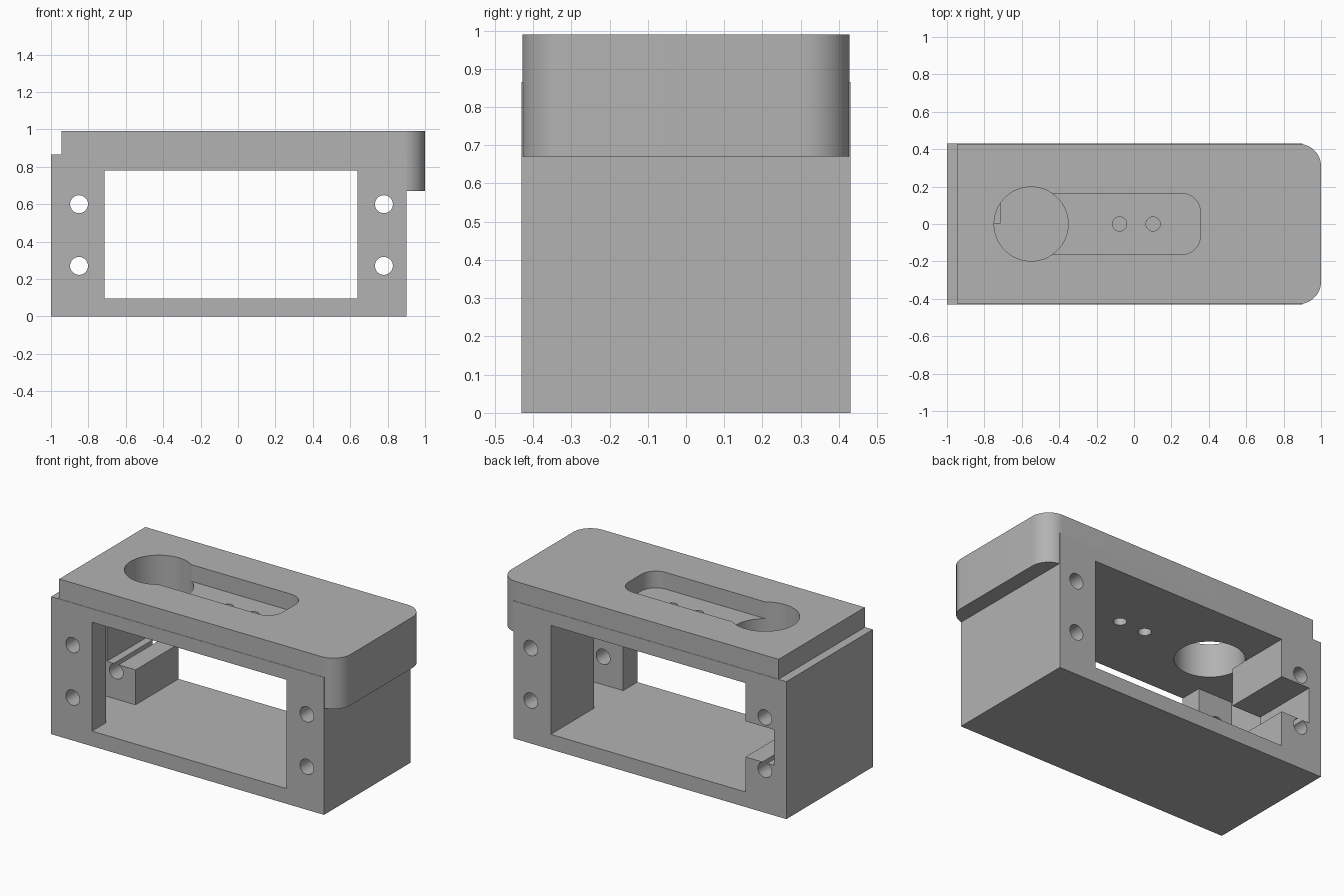
import bpy, bmesh, math
from mathutils import Vector

default = bpy.data.objects.get("Cube")
if default:
    bpy.data.objects.remove(default, do_unlink=True)

GREY = (0.45, 0.45, 0.45, 1)
mat = bpy.data.materials.new("plain grey")
mat.use_nodes = True
mat.diffuse_color = GREY
mat.node_tree.nodes["Principled BSDF"].inputs["Base Color"].default_value = GREY


def make(name, bm):
    bmesh.ops.recalc_face_normals(bm, faces=bm.faces)
    mesh = bpy.data.meshes.new(name)
    bm.to_mesh(mesh)
    bm.free()
    mesh.materials.append(mat)
    ob = bpy.data.objects.new(name, mesh)
    bpy.context.collection.objects.link(ob)
    return ob


def prism(name, outline, z0, z1):
    bm = bmesh.new()
    face = bm.faces.new([bm.verts.new((x, y, z0)) for x, y in outline])
    top = bmesh.ops.extrude_face_region(bm, geom=[face])["geom"]
    verts = [v for v in top if isinstance(v, bmesh.types.BMVert)]
    bmesh.ops.translate(bm, verts=verts, vec=(0, 0, z1 - z0))
    return make(name, bm)


def box(name, x0, x1, y0, y1, z0, z1):
    return prism(name, [(x0, y0), (x1, y0), (x1, y1), (x0, y1)], z0, z1)


def arc(cx, cy, r, a0, a1, n):
    angles = [math.radians(a0 + (a1 - a0) * i / n) for i in range(n + 1)]
    return [(cx + r * math.cos(a), cy + r * math.sin(a)) for a in angles]


def round_end(name, x0, x1, half, r, z0, z1):
    """Plate that is square at x0 and has rounded corners at x1."""
    pts = [(x0, half), (x0, -half)]
    pts += arc(x1 - r, r - half, r, -90, 0, 16)
    pts += arc(x1 - r, half - r, r, 0, 90, 16)
    return prism(name, pts, z0, z1)


def disc(name, x, y, r, z0, z1, n=48):
    return prism(name, arc(x, y, r, 0, 360, n)[:-1], z0, z1)


def combine(target, other, operation):
    mod = target.modifiers.new(operation, 'BOOLEAN')
    mod.operation = operation
    mod.solver = 'EXACT'
    mod.object = other
    bpy.context.view_layer.objects.active = target
    bpy.ops.object.modifier_apply(modifier=mod.name)
    bpy.data.objects.remove(other, do_unlink=True)


# Body and overhanging lid
FLOOR, CEILING = 0.095, 0.78
housing = box("housing", -1, 0.9, -0.43, 0.43, 0, 0.865)
combine(housing, round_end("lid", -0.945, 1, 0.428, 0.12, 0.67, 0.99), 'UNION')

cutters = [
    # Window through the body, wider pocket behind the front plate, side notch
    box("window", -0.715, 0.64, -0.6, 0.6, FLOOR, CEILING),
    box("pocket", -0.955, 0.855, -0.29, 0.003, FLOOR, CEILING),
    box("notch", -0.915, -0.6, -0.1, 0.6, 0.315, 0.54),
    # Recess in the lid, with a large opening and two small holes
    round_end("recess", -0.55, 0.355, 0.163, 0.1, 0.885, 1.2),
    disc("large_opening", -0.55, 0, 0.198, CEILING, 1.2, 64),
    disc("small_hole", -0.077, 0, 0.038, 0.7, 1.1, 32),
    disc("small_hole", 0.102, 0, 0.038, 0.7, 1.1, 32),
]
# Screw holes from front to back
for x in (-0.85, 0.78):
    for z in (0.27, 0.6):
        hole = disc("screw_hole", 0, 0, 0.048, -0.6, 0.6, 32)
        for v in hole.data.vertices:
            v.co = Vector((x + v.co.x, -v.co.z, z + v.co.y))
        cutters.append(hole)

for cutter in cutters:
    combine(housing, cutter, 'DIFFERENCE')

bpy.ops.object.select_all(action='DESELECT')
housing.select_set(True)
bpy.context.view_layer.objects.active = housing
bpy.ops.object.shade_smooth_by_angle(angle=math.radians(30))
